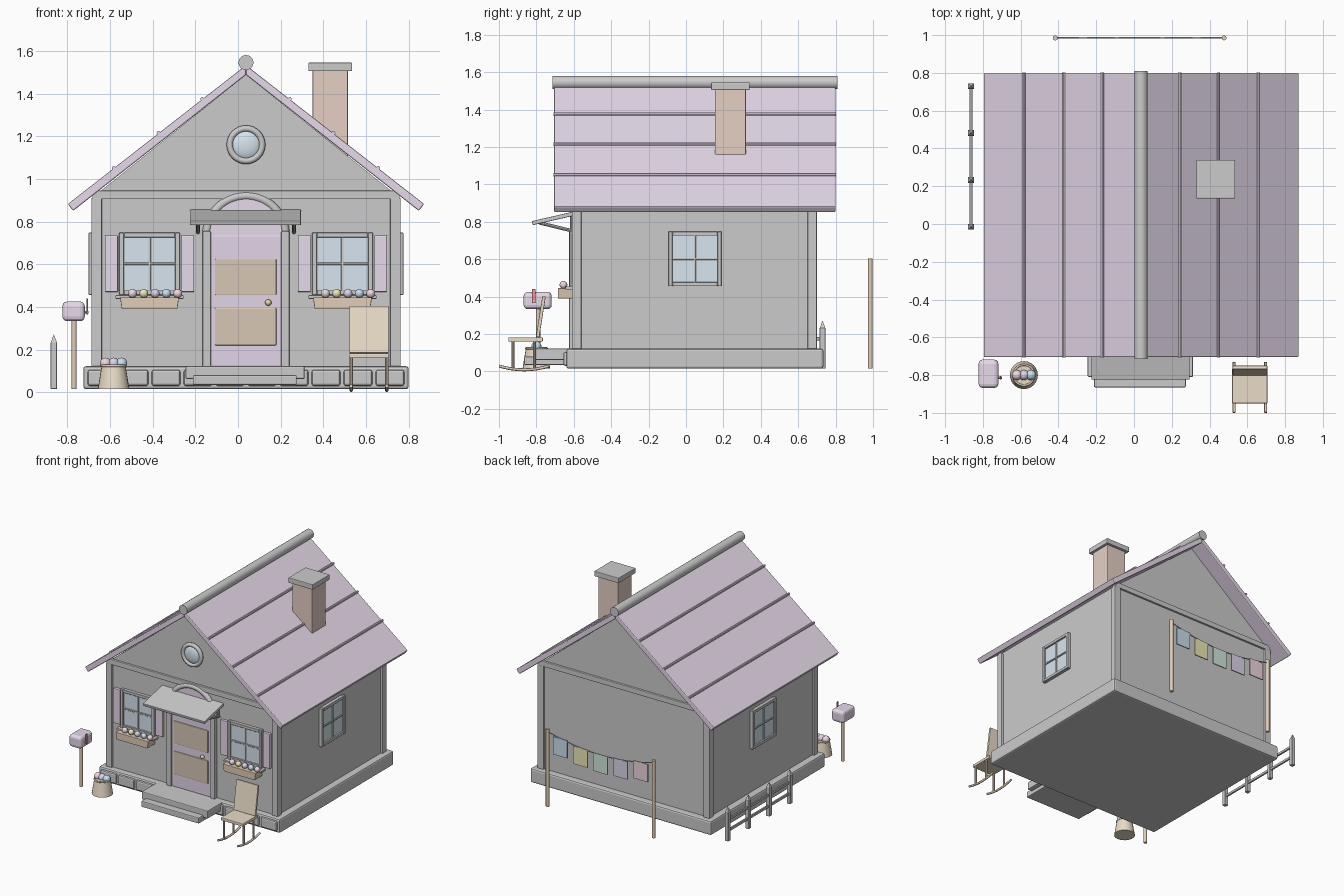
import bpy, bmesh, math
from mathutils import Vector, Matrix

if "Cube" in bpy.data.objects:
    bpy.data.objects.remove(bpy.data.objects["Cube"])

CX = 0.0375  # house centre line
COL = dict(wall=(.88, .87, .89), lilac=(.80, .70, .83), door=(.76, .66, .80), glass=(.68, .78, .86),
           panel=(.69, .57, .46), brick=(.79, .63, .56), wood=(.76, .61, .48), straw=(.82, .72, .58),
           pink=(.86, .68, .74), yellow=(.86, .80, .48), blue=(.58, .74, .86), green=(.64, .80, .70),
           purple=(.72, .66, .82), red=(.82, .30, .32), white=(.86, .86, .84), gold=(.80, .68, .35))


def mat(c):
    m = bpy.data.materials.get(c) or bpy.data.materials.new(c)
    m.diffuse_color = (*COL[c], 1)
    m.use_nodes = True
    m.node_tree.nodes["Principled BSDF"].inputs["Base Color"].default_value = m.diffuse_color
    return m


def finish(bm, name, c=None, smooth=False):
    bmesh.ops.recalc_face_normals(bm, faces=bm.faces)
    me = bpy.data.meshes.new(name)
    bm.to_mesh(me)
    bm.free()
    o = bpy.data.objects.new(name, me)
    bpy.context.collection.objects.link(o)
    if c:
        me.materials.append(mat(c))
    if smooth:
        bpy.ops.object.select_all(action='DESELECT')
        o.select_set(True)
        bpy.context.view_layer.objects.active = o
        bpy.ops.object.shade_smooth_by_angle(angle=math.radians(40))
    return o


def bevel(bm, b, seg=2):
    if b:
        bmesh.ops.bevel(bm, geom=bm.edges[:], offset=b, segments=seg, profile=.5, affect='EDGES')


def box(name, x, y, z, c=None, b=0.004, seg=2, rot=0):
    bm = bmesh.new()
    bmesh.ops.create_cube(bm, size=1)
    bmesh.ops.scale(bm, vec=(x[1]-x[0], y[1]-y[0], z[1]-z[0]), verts=bm.verts)
    bevel(bm, b, seg)
    bm.transform(Matrix.Translation((sum(x)/2, sum(y)/2, sum(z)/2)) @ Matrix.Rotation(rot, 4, 'X'))
    return finish(bm, name, c)


def prism(name, pts, y0, y1, c=None, b=0):
    bm = bmesh.new()
    f = bm.faces.new([bm.verts.new((px, y0, pz)) for px, pz in pts])
    r = bmesh.ops.extrude_face_region(bm, geom=[f])
    bmesh.ops.translate(bm, vec=(0, y1-y0, 0), verts=[v for v in r['geom'] if isinstance(v, bmesh.types.BMVert)])
    bevel(bm, b)
    return finish(bm, name, c)


def rod(name, p, q, r1, c=None, r2=None, n=16):
    p, q = Vector(p), Vector(q)
    bm = bmesh.new()
    bmesh.ops.create_cone(bm, cap_ends=True, segments=n, radius1=r1, radius2=r1 if r2 is None else r2,
                          depth=(q-p).length)
    bm.transform(Matrix.Translation((p+q)/2) @ (q-p).to_track_quat('Z', 'Y').to_matrix().to_4x4())
    return finish(bm, name, c, True)


def ball(name, p, r, c=None, s=(1, 1, 1), n=16):
    bm = bmesh.new()
    bmesh.ops.create_uvsphere(bm, u_segments=n, v_segments=n//2+2, radius=r)
    bm.transform(Matrix.Translation(p) @ Matrix.Diagonal((*s, 1)))
    return finish(bm, name, c, True)


def tube(name, pts, r, c=None, cyclic=False):
    cu = bpy.data.curves.new(name, 'CURVE')
    cu.dimensions, cu.bevel_depth, cu.bevel_resolution, cu.use_fill_caps = '3D', r, 2, True
    s = cu.splines.new('POLY')
    s.points.add(len(pts)-1)
    for sp, p in zip(s.points, pts):
        sp.co = (*p, 1)
    s.use_cyclic_u = cyclic
    o = bpy.data.objects.new(name, cu)
    bpy.context.collection.objects.link(o)
    if c:
        cu.materials.append(mat(c))
    return o


def arc(r, z, y, a0, a1, n):
    return [(CX+r*math.cos(a0+(a1-a0)*i/n), y, z+r*math.sin(a0+(a1-a0)*i/n)) for i in range(n+1)]


# Foundation with a row of front stones
box("foundation", (-.725, .80), (-.64, .735), (.015, .122), b=.012)
for i in range(10):
    x = CX-.675+.15*i
    box("foundation_stone", (x-.067, x+.067), (-.655, -.60), (.03, .105), b=.01)

# Walls with gables, corner posts and tie beams
prism("walls", [(CX-.71, .12), (CX+.71, .12), (CX+.71, .92), (CX, 1.488), (CX-.71, .92)], -.595, .685, "wall")
for sx in (-1, 1):
    for y in (-.585, .675):
        x = CX+sx*.70
        box("corner_post", (x-.025, x+.025), (y-.025, y+.025), (.12, .91))
for y in (-.59, .68):
    box("tie_beam", (CX-.72, CX+.72), (y-.02, y+.02), (.905, .945))

# Roof slabs, battens and ridge roll
for s in (-1, 1):
    prism("roof_slab", [(CX, 1.533), (CX+s*.835, .882), (CX+s*.81, .85), (CX, 1.487)], -.705, .80, "lilac", .006)
    for d in (.205, .41, .62):
        x, z = CX+s*d, 1.535-d*.78
        rod("roof_batten", (x, -.708, z), (x, .803, z), .009, "lilac", n=8)
rod("ridge_roll", (CX, -.715, 1.545), (CX, .81, 1.545), .035, n=24)

# Chimney
box("chimney", (.35, .515), (.155, .32), (1.05, 1.51), "brick")
box("chimney_cap", (.33, .535), (.135, .34), (1.505, 1.545))

# Round gable window
tube("round_window_frame", arc(.076, 1.16, -.605, 0, 2*math.pi*31/32, 31), .015, cyclic=True)
ball("round_window_glass", (CX, -.597, 1.16), .07, "glass", (1, .35, 1), 24)

# Door with arched head
box("door", (-.132, .207), (-.615, -.58), (.122, .735), "door")
prism("door_arch_panel", [(p[0], p[2]) for p in arc(.172, .735, 0, 0, math.pi, 24)], -.613, -.58, "lilac")
tube("door_arch_trim", arc(.185, .735, -.60, 0, math.pi, 24), .02)
for s in (-1, 1):
    x = CX+s*.184
    box("door_jamb", (x-.019, x+.019), (-.625, -.58), (.12, .755))
for z in ((.22, .395), (.455, .625)):
    box("door_panel", (-.108, .18), (-.622, -.60), z, "panel")
ball("door_knob", (.142, -.632, .42), .015, "gold")

# Sloping canopy on two struts
box("canopy", (-.225, .295), (-.825, -.575), (.81, .832), rot=math.atan2(.055, .24))
for s in (-1, 1):
    x = CX+s*.225
    rod("canopy_strut", (x, -.785, .795), (x, -.60, .75), .009, n=8)
    rod("canopy_bracket", (x, -.612, .75), (x, -.612, .85), .009, n=8)

# Steps
box("upper_step", (-.245, .312), (-.81, -.61), (.062, .122), b=.006)
box("lower_step", (-.212, .275), (-.865, -.61), (.035, .08), b=.006)


# Windows: built facing front around the origin, then placed
def window(place, name):
    w, h, t = .142, .146, .022
    parts = [("glass", (-w+.01, w-.01), (-.014, 0), (-h+.01, h-.01), "glass"),
             ("mullion", (-.006, .006), (-.021, 0), (-h+.01, h-.01), None),
             ("crossbar", (-w+.01, w-.01), (-.021, 0), (-.006, .006), None)]
    for s in (-1, 1):
        parts.append(("frame_side", tuple(sorted((s*w, s*(w-t)))), (-.027, 0), (-h, h), None))
        parts.append(("frame_rail", (-w+t, w-t), (-.027, 0), tuple(sorted((s*h, s*(h-t)))), None))
    for n, x, y, z, c in parts:
        box(name+"_"+n, x, y, z, c, b=.002, seg=1).matrix_world = place


for s in (-1, 1):
    cx = CX+s*.452
    window(Matrix.Translation((cx, -.595, .602)), "front_window")
    window(Matrix.Translation((CX+s*.71, .048, .602)) @ Matrix.Rotation(s*math.pi/2, 4, 'Z'), "side_window")
    for d in (-.179, .179):
        box("shutter", (cx+d-.03, cx+d+.03), (-.615, -.59), (.47, .735), "lilac")
    box("window_sill", (cx-.16, cx+.16), (-.645, -.59), (.438, .455))
    # Flower box
    prism("planter", [(cx-.13, .39), (cx+.13, .39), (cx+.138, .445), (cx-.138, .445)], -.685, -.595, "wood", .003)
    for i, c in enumerate(("pink", "yellow", "purple", "blue", "pink")):
        ball("flower", (cx-.08+.053*i, -.655, .463), .021, c, n=12)

# Mailbox
rod("mailbox_post", (-.768, -.79, .015), (-.768, -.79, .35), .012, "wood", n=12)
box("mailbox", (-.823, -.718), (-.868, -.718), (.333, .425), "lilac", b=.022, seg=3)
box("mailbox_flag", (-.709, -.703), (-.823, -.805), (.365, .44), "red", b=.001)
rod("mailbox_flag_pivot", (-.72, -.814, .375), (-.70, -.814, .375), .006, n=8)

# Basket of yarn balls
rod("basket", (-.583, -.80, .015), (-.583, -.80, .125), .074, "straw", .056, 24)
tube("basket_rim", [(-.583+.055*math.cos(a*math.pi/12), -.80+.055*math.sin(a*math.pi/12), .124)
                    for a in range(24)], .006, "wood", True)
for x, c in ((-.62, "pink"), (-.583, "purple"), (-.546, "blue")):
    ball("yarn_ball", (x, -.80, .135), .027, c)

# Rocking chair
box("chair_seat", (.52, .706), (-.95, -.765), (.16, .182), "straw")
box("chair_back", (.522, .706), (-.785, -.767), (.182, .405), "straw", rot=-math.radians(9))
for x in (.53, .697):
    tube("chair_rocker", [(x, -.865+.133*t/6, .009+.02*(t/6)**2) for t in range(-6, 7)], .008, "wood")
    for y in (-.925, -.81):
        rod("chair_leg", (x, y, .01), (x, y, .165), .008, "wood", n=8)

# Picket fence on the left
for y in (-.015, .233, .482, .73):
    box("fence_post", (-.878, -.848), (y-.015, y+.015), (.015, .235), "white", b=.002, seg=1)
    tip = rod("fence_tip", (0, 0, 0), (0, 0, .04), .021, "white", 0, 4)
    tip.location, tip.rotation_euler = (-.863, y, .232), (0, 0, math.pi/4)
for z in (.09, .175):
    box("fence_rail", (-.87, -.856), (-.015, .73), (z-.01, z+.01), "white", b=.002, seg=1)

# Bunting line behind the house
X0, X1 = .477, -.417
for x in (X0, X1):
    rod("line_pole", (x, .985, .015), (x, .985, .605), .013, "wood", n=12)


def sag(t):
    return (X0+(X1-X0)*t, .985, .585-.24*t*(1-t))


tube("line_rope", [sag(i/16) for i in range(17)], .004, "white")
for t, c in zip((.12, .31, .5, .69, .88), ("blue", "yellow", "green", "purple", "pink")):
    x, y, z = sag(t)
    box("bunting_flag", (x-.06, x+.06), (y-.004, y+.004), (z-.135, z), c, b=0)
